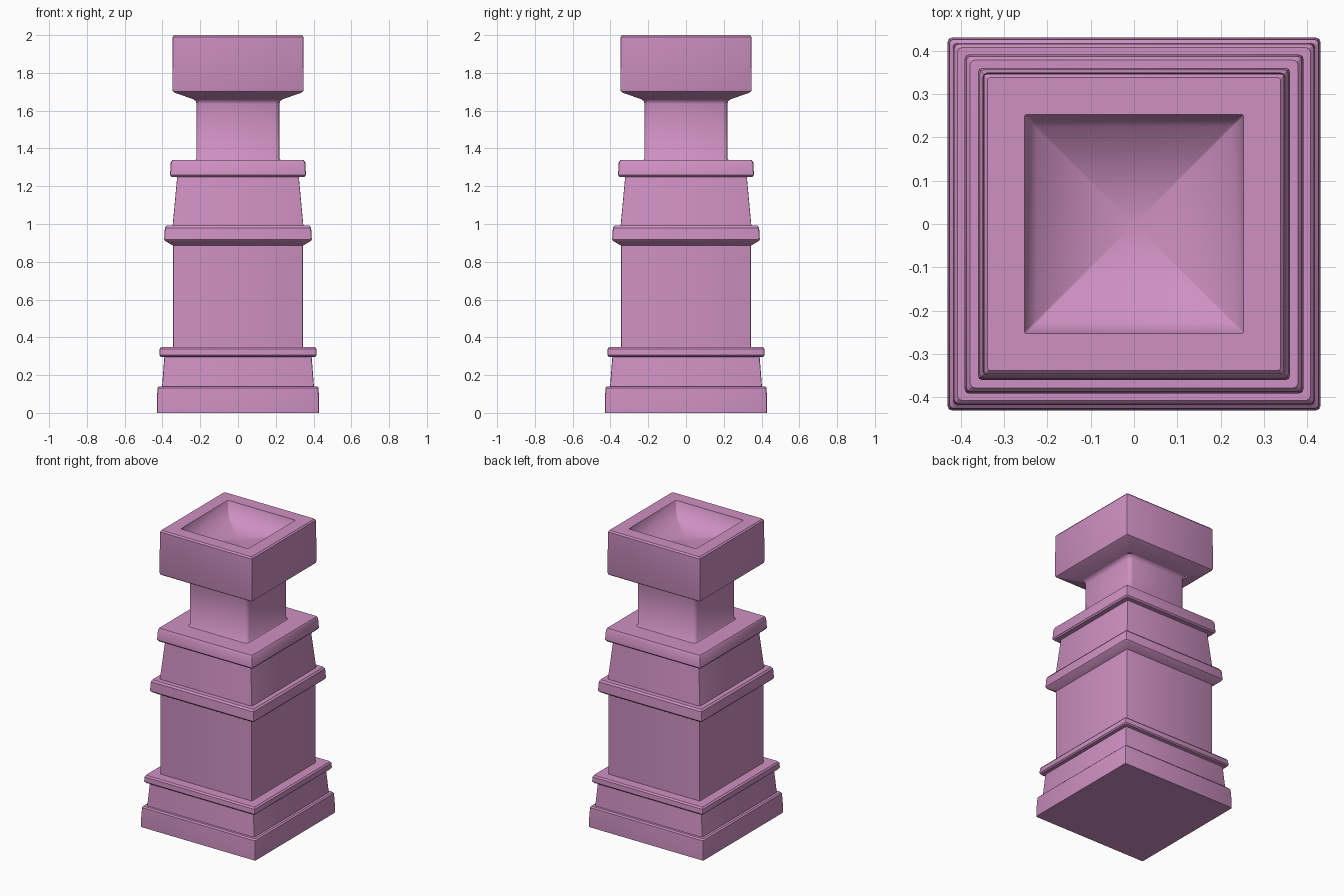
import bpy, bmesh
from math import sin, cos, radians

if "Cube" in bpy.data.objects:
    bpy.data.objects.remove(bpy.data.objects["Cube"])

pink = bpy.data.materials.new("pink_stone")
pink.diffuse_color = (0.62, 0.28, 0.54, 1)
pink.use_nodes = True
pink.node_tree.nodes["Principled BSDF"].inputs["Base Color"].default_value = pink.diffuse_color


def ring(half, z, r):
    """Square loop with small rounded corners, counter-clockwise."""
    pts = []
    c = half - r
    for k, (sx, sy) in enumerate([(1, 1), (-1, 1), (-1, -1), (1, -1)]):
        for a in (0, 45, 90):
            t = radians(a + 90 * k)
            pts.append((sx * c + r * cos(t), sy * c + r * sin(t), z))
    return pts


def part(name, profile, r, smooth_angle=30, cap_bottom=False, cap_top=False):
    """Loft square loops along a (half width, height) profile."""
    bm = bmesh.new()
    loops = [[bm.verts.new(p) for p in ring(h, z, r)] for h, z in profile]
    for lo, hi in zip(loops, loops[1:]):
        n = len(lo)
        for i in range(n):
            j = (i + 1) % n
            bm.faces.new((lo[i], lo[j], hi[j], hi[i]))
    if cap_bottom:
        bm.faces.new(loops[0][::-1])
    if cap_top:  # fan to a centre point
        c = bm.verts.new((0, 0, profile[-1][1]))
        top = loops[-1]
        for i in range(len(top)):
            bm.faces.new((top[i], top[(i + 1) % len(top)], c))
    me = bpy.data.meshes.new(name)
    bm.to_mesh(me)
    bm.free()
    me.shade_smooth()
    me.set_sharp_from_angle(angle=radians(smooth_angle))
    me.materials.append(pink)
    ob = bpy.data.objects.new(name, me)
    bpy.context.collection.objects.link(ob)
    return ob


# Footing block and tapered plinth
part("base_block", [(0.43, 0), (0.43, 0.06), (0.426, 0.132), (0.418, 0.14), (0.402, 0.14)],
     0.01, cap_bottom=True)
part("plinth", [(0.402, 0.14), (0.39, 0.295)], 0.006)
part("plinth_trim", [(0.39, 0.295), (0.41, 0.298), (0.417, 0.306), (0.415, 0.338),
                     (0.407, 0.348), (0.343, 0.348)], 0.01)
# Main shaft and flared band
part("main_shaft", [(0.343, 0.348), (0.343, 0.885)], 0.004)
part("middle_band", [(0.343, 0.885), (0.385, 0.91), (0.391, 0.918), (0.387, 0.98),
                     (0.378, 0.992), (0.346, 0.992)], 0.01)
# Tapered upper block and its ledge
part("upper_block", [(0.346, 0.992), (0.322, 1.25)], 0.004)
part("upper_ledge", [(0.322, 1.25), (0.352, 1.25), (0.36, 1.26), (0.356, 1.325),
                     (0.349, 1.338), (0.22, 1.338)], 0.01)
# Neck with soft corners
part("neck", [(0.226, 1.338), (0.22, 1.345), (0.22, 1.635), (0.223, 1.65), (0.235, 1.66)],
     0.025, smooth_angle=60)
# Flared cap with rim, and the hollow in its top
part("cap", [(0.235, 1.66), (0.335, 1.695), (0.345, 1.702), (0.348, 1.715), (0.346, 1.99),
             (0.338, 2.0), (0.253, 2.0)], 0.006)
part("cap_hollow", [(0.253, 2.0), (0.225, 1.9)], 0.004, smooth_angle=180, cap_top=True)
